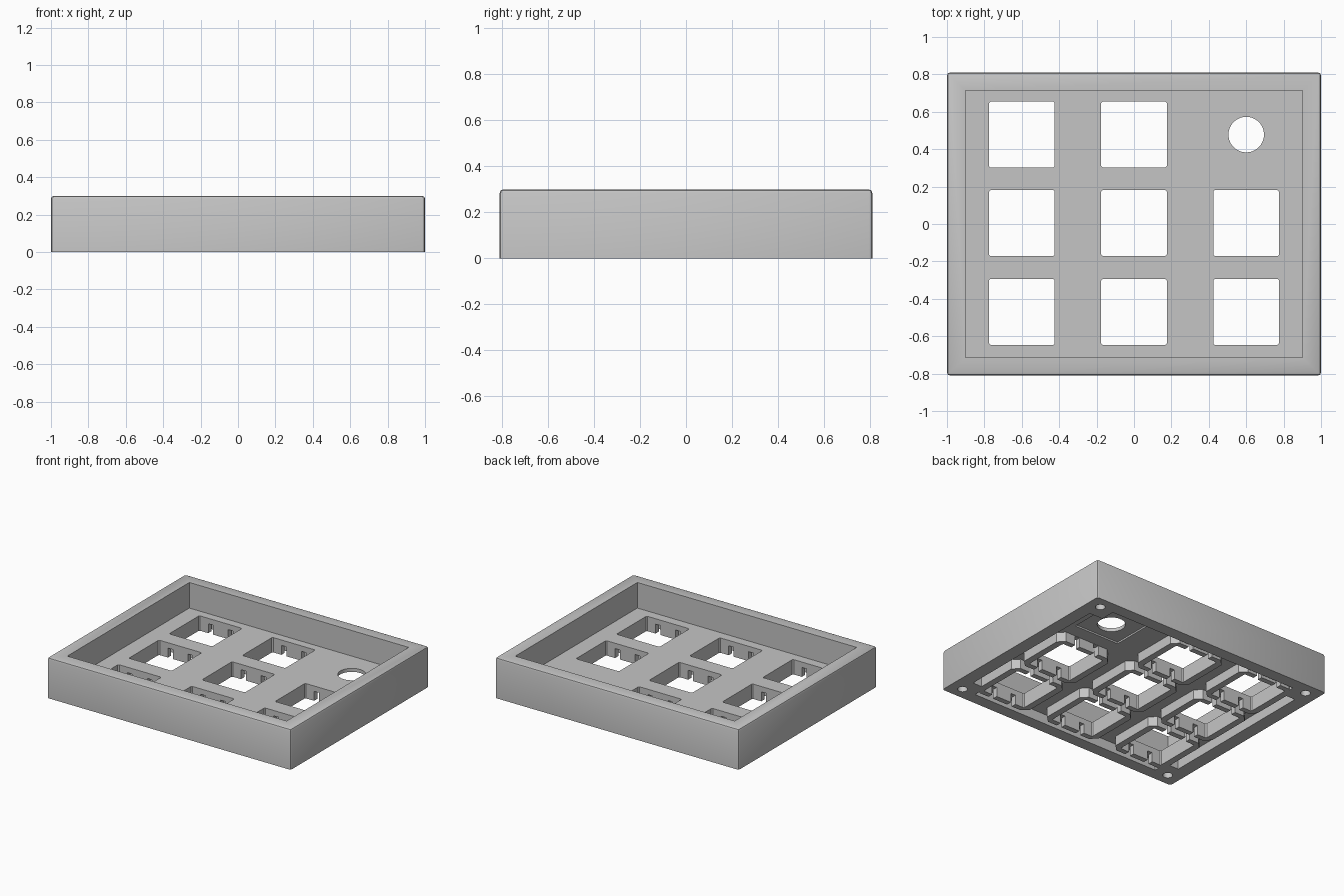
import bpy, bmesh, math

old = bpy.data.objects.get("Cube")
if old:
    bpy.data.objects.remove(old, do_unlink=True)

WIDTH, DEPTH, HEIGHT = 2.0, 1.62, 0.30
FLOOR, CEILING = 0.11, 0.072      # top and underside of the key plate
COLUMNS = (-0.6, 0.0, 0.6)
ROWS = (-0.47, 0.005, 0.478)
KNOB = (COLUMNS[2], ROWS[2])
KEYS = [(x, y) for x in COLUMNS for y in ROWS if (x, y) != KNOB]

grey = bpy.data.materials.new("light grey plastic")
grey.use_nodes = True
colour = (0.56, 0.56, 0.56, 1)
grey.diffuse_color = colour
grey.node_tree.nodes["Principled BSDF"].inputs["Base Color"].default_value = colour


def make_object(name, bm):
    bmesh.ops.recalc_face_normals(bm, faces=bm.faces)
    mesh = bpy.data.meshes.new(name)
    bm.to_mesh(mesh)
    bm.free()
    mesh.materials.append(grey)
    obj = bpy.data.objects.new(name, mesh)
    bpy.context.collection.objects.link(obj)
    return obj


def prism(bm, outline, z0, z1):
    low = [bm.verts.new((x, y, z0)) for x, y in outline]
    high = [bm.verts.new((x, y, z1)) for x, y in outline]
    bm.faces.new(low[::-1])
    bm.faces.new(high)
    n = len(outline)
    for i in range(n):
        j = (i + 1) % n
        bm.faces.new((low[i], low[j], high[j], high[i]))


def box(cx, cy, hx, hy, cut=0.0):
    """Rectangle outline, with optional clipped corners."""
    if not cut:
        return [(cx - hx, cy - hy), (cx + hx, cy - hy), (cx + hx, cy + hy), (cx - hx, cy + hy)]
    pts = []
    for sx, sy in ((-1, -1), (1, -1), (1, 1), (-1, 1)):
        pair = [(cx + sx * hx, cy + sy * (hy - cut)), (cx + sx * (hx - cut), cy + sy * hy)]
        pts += pair if sx * sy > 0 else pair[::-1]
    return pts


def circle(cx, cy, r, n=32):
    return [(cx + r * math.cos(2 * math.pi * i / n), cy + r * math.sin(2 * math.pi * i / n))
            for i in range(n)]


def activate(obj):
    bpy.ops.object.select_all(action="DESELECT")
    obj.select_set(True)
    bpy.context.view_layer.objects.active = obj


def cut_away(target, prisms):
    bm = bmesh.new()
    for outline, z0, z1 in prisms:
        prism(bm, outline, z0, z1)
    cutter = make_object("cutter", bm)
    cutter.hide_render = True
    mod = target.modifiers.new("cut", "BOOLEAN")
    mod.operation, mod.solver, mod.object = "DIFFERENCE", "EXACT", cutter
    activate(target)
    bpy.ops.object.modifier_apply(modifier=mod.name)
    bpy.data.objects.remove(cutter, do_unlink=True)


# Case body: block with softened chamfers on every edge but the bottom ones
bm = bmesh.new()
prism(bm, box(0, 0, WIDTH / 2, DEPTH / 2), 0, HEIGHT)
for offset, segments in ((0.068, 1), (0.016, 2)):
    edges = [e for e in bm.edges if max(v.co.z for v in e.verts) > 0.01
             and e.calc_face_angle(0) > 0.3]
    bmesh.ops.bevel(bm, geom=edges, offset=offset, segments=segments,
                    profile=0.5, affect="EDGES", clamp_overlap=True)
case = make_object("case", bm)

# Tray on top
cut_away(case, [(box(0, 0, 0.9, 0.715), FLOOR, 0.5)])

# Underside cavity, leaving a screw post in each corner
hx, hy, post_x, post_y = 0.9, 0.72, 0.79, 0.61
cavity = [(-post_x, -hy), (post_x, -hy), (post_x, -post_y), (hx, -post_y),
          (hx, post_y), (post_x, post_y), (post_x, hy), (-post_x, hy),
          (-post_x, post_y), (-hx, post_y), (-hx, -post_y), (-post_x, -post_y)]
cut_away(case, [(cavity, -0.1, CEILING)])

# Key openings, knob hole and screw holes
openings = [(box(x, y, 0.176, 0.176, 0.008), -0.1, 0.2) for x, y in KEYS]
screws = [(circle(sx * 0.9, sy * 0.72, 0.034, 20), -0.1, 0.09)
          for sx in (-1, 1) for sy in (-1, 1)]
cut_away(case, openings + [(circle(*KNOB, 0.095, 48), -0.1, 0.2)] + screws)
cut_away(case, [(box(*KNOB, 0.185, 0.155), -0.1, CEILING + 0.012)])

# Socket walls below each key opening, slit to form a clip on two sides
bm = bmesh.new()
for x, y in KEYS:
    prism(bm, box(x, y, 0.225, 0.215, 0.045), 0, CEILING + 0.002)
sockets = make_object("key_sockets", bm)
slits = [(box(x + sx * 0.082, y + sy * 0.2, 0.02, 0.05), -0.1, CEILING - 0.002)
         for x, y in KEYS for sx in (-1, 1) for sy in (-1, 1)]
cut_away(sockets, openings)
cut_away(sockets, slits)

for obj in (case, sockets):
    activate(obj)
    bpy.ops.object.shade_smooth_by_angle(angle=math.radians(32))
